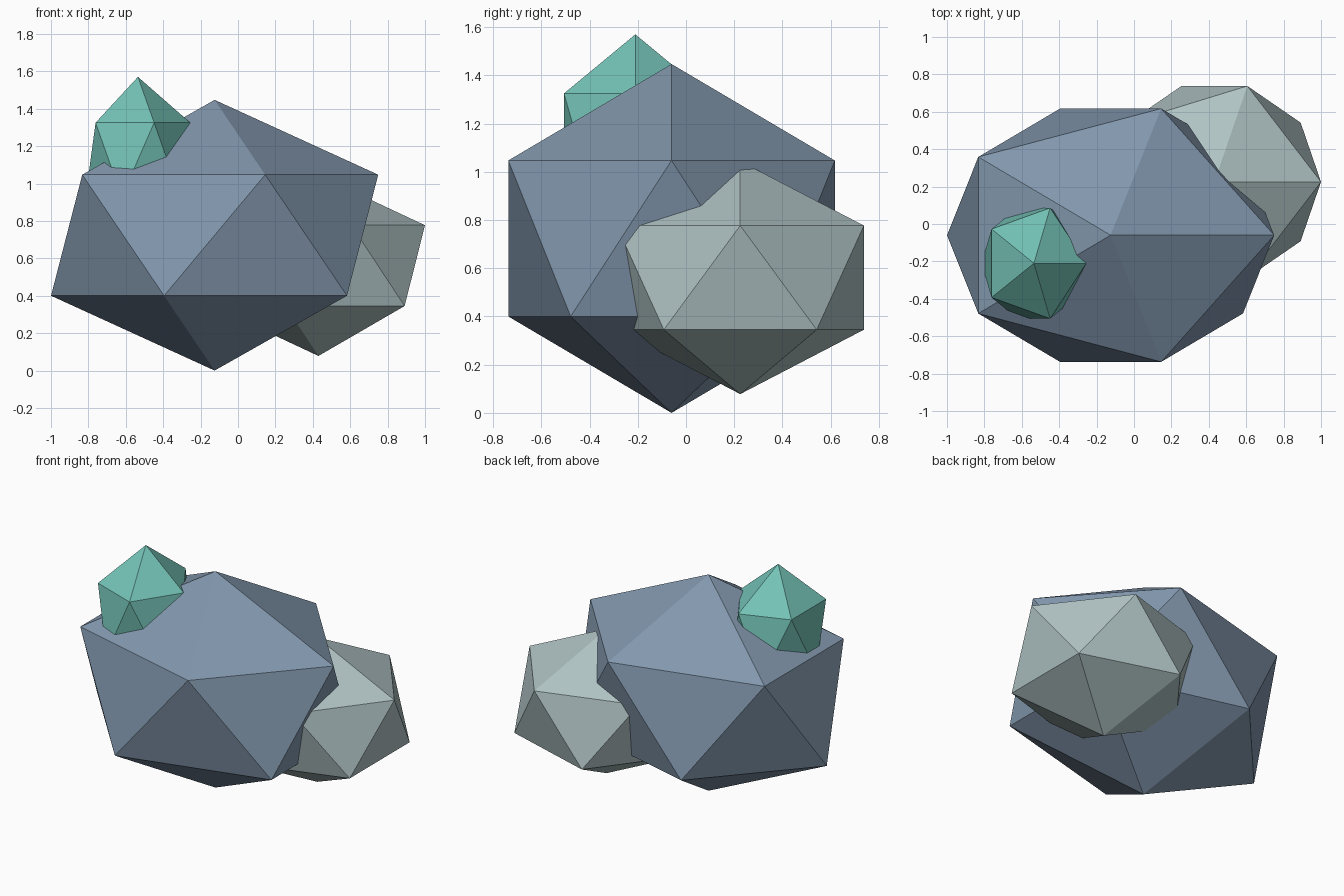
import bpy

if "Cube" in bpy.data.objects:
    bpy.data.objects.remove(bpy.data.objects["Cube"])


def material(name, rgb):
    """Flat colour from 0-255 sRGB values."""
    mat = bpy.data.materials.new(name)
    lin = [((c / 255 + 0.055) / 1.055) ** 2.4 for c in rgb]
    mat.diffuse_color = (*lin, 1.0)
    mat.use_nodes = True
    mat.node_tree.nodes["Principled BSDF"].inputs["Base Color"].default_value = mat.diffuse_color
    return mat


def rock(name, centre, radii, mat):
    """Twenty-sided faceted stone, stretched along each axis."""
    bpy.ops.mesh.primitive_ico_sphere_add(subdivisions=1, radius=1, location=centre)
    ob = bpy.context.object
    ob.name = name
    ob.scale = radii
    bpy.ops.object.transform_apply(location=False, rotation=False, scale=True)
    ob.data.materials.append(mat)
    bpy.ops.object.shade_flat()
    return ob


slate = material("slate blue", (130, 151, 173))
pale = material("pale grey green", (175, 194, 195))
teal = material("teal", (116, 194, 182))

# Main boulder
rock("large_rock", (-0.125, -0.06, 0.7235), (0.978, 0.796, 0.7235), slate)
# Smaller stone leaning on the back right
rock("side_rock", (0.43, 0.225, 0.561), (0.637, 0.603, 0.483), pale)
# Small stone set in the top front left
rock("top_rock", (-0.535, -0.21, 1.127), (0.313, 0.348, 0.443), teal)
